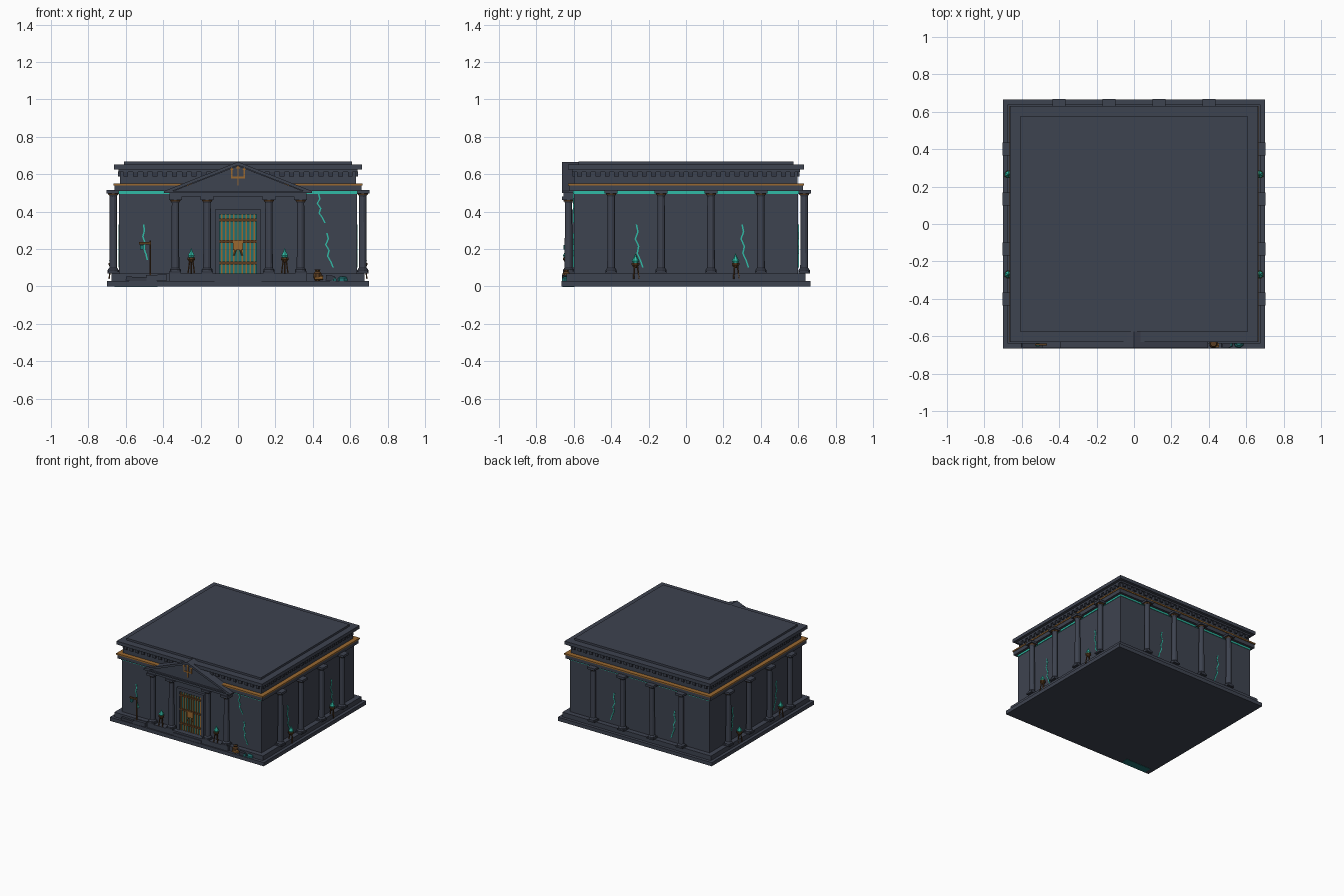
import bpy, bmesh, math
from mathutils import Vector, Matrix

cube = bpy.data.objects.get("Cube")
if cube:
    bpy.data.objects.remove(cube, do_unlink=True)


def material(name, r, g, b):
    m = bpy.data.materials.new(name)
    m.use_nodes = True
    m.diffuse_color = (r, g, b, 1)
    m.node_tree.nodes["Principled BSDF"].inputs["Base Color"].default_value = (r, g, b, 1)
    return m


STONE = material("slate stone", .048, .056, .08)
DARK = material("dark slate", .036, .042, .06)
GOLD = material("old gold", .32, .14, .03)
BROWN = material("dark bronze", .10, .045, .015)
TEAL = material("glowing teal", .03, .50, .38)
DEEP = material("deep teal", .015, .16, .16)


def finish(name, bm, mat):
    bmesh.ops.recalc_face_normals(bm, faces=bm.faces)
    mesh = bpy.data.meshes.new(name)
    bm.to_mesh(mesh)
    bm.free()
    mesh.materials.append(mat)
    ob = bpy.data.objects.new(name, mesh)
    bpy.context.collection.objects.link(ob)
    return ob


def box(name, mat, x0, x1, y0, y1, z0, z1, turn=0):
    bm = bmesh.new()
    mid = Vector((x0 + x1, y0 + y1, z0 + z1)) / 2
    mtx = (Matrix.Translation(mid) @ Matrix.Rotation(turn, 4, 'Y')
           @ Matrix.Diagonal((x1 - x0, y1 - y0, z1 - z0, 1)))
    bmesh.ops.create_cube(bm, size=1, matrix=mtx)
    return finish(name, bm, mat)


def slab(name, mat, hx, hy, z0, z1):
    return box(name, mat, -hx, hx, -hy, hy, z0, z1)


def lathe(name, mat, x, y, profile, sides=8):
    # stacked rings of (radius, height)
    bm = bmesh.new()
    rings = [[bm.verts.new((x + r * math.cos(math.tau * (i + .5) / sides),
                            y + r * math.sin(math.tau * (i + .5) / sides), z))
              for i in range(sides)] for r, z in profile]
    for a, b in zip(rings, rings[1:]):
        for i in range(sides):
            j = (i + 1) % sides
            bm.faces.new((a[i], a[j], b[j], b[i]))
    bm.faces.new(rings[0])
    bm.faces.new(rings[-1])
    return finish(name, bm, mat)


def rod(name, mat, a, b, r):
    a, b = Vector(a), Vector(b)
    bm = bmesh.new()
    mtx = Matrix.Translation((a + b) / 2) @ (b - a).to_track_quat('Z', 'Y').to_matrix().to_4x4()
    bmesh.ops.create_cone(bm, cap_ends=True, segments=6, radius1=r, radius2=r,
                          depth=(b - a).length, matrix=mtx)
    return finish(name, bm, mat)


def on_side(side, u, d, z):
    return {"front": (u, -d, z), "back": (u, d, z),
            "left": (d, u, z), "right": (-d, u, z)}[side]


def prism(name, mat, side, outline, d0, d1):
    bm = bmesh.new()
    inner, outer = [[bm.verts.new(on_side(side, u, d, z)) for u, z in outline] for d in (d0, d1)]
    bm.faces.new(inner)
    bm.faces.new(outer)
    n = len(outline)
    for i in range(n):
        j = (i + 1) % n
        bm.faces.new((inner[i], inner[j], outer[j], outer[i]))
    return finish(name, bm, mat)


def column(name, x, y, z0, z1, r=.022):
    lathe(name + "_shaft", STONE, x, y, [(r * 1.4, z0 + .012), (r * 1.4, z0 + .02), (r, z0 + .03),
                                         (r * .9, z1 - .035), (r * 1.25, z1 - .018)], 12)
    box(name + "_base", DARK, x - .03, x + .03, y - .03, y + .03, z0, z0 + .012)
    lathe(name + "_collar", BROWN, x, y, [(r * 1.2, z1 - .026), (r * 1.35, z1 - .018)], 12)
    box(name + "_capital", STONE, x - .035, x + .035, y - .035, y + .035, z1 - .018, z1)


def brazier(name, x, y, z):
    for i in range(3):
        a = math.tau * i / 3 + math.pi / 2
        c, s = math.cos(a), math.sin(a)
        rod(name + "_leg", BROWN, (x + c * .02, y + s * .02, z),
            (x + c * .009, y + s * .009, z + .075), .004)
    lathe(name + "_bowl", BROWN, x, y, [(.009, z + .058), (.022, z + .075), (.022, z + .085)])
    lathe(name + "_flame", TEAL, x, y, [(.013, z + .083), (.02, z + .097), (.008, z + .118), (.001, z + .135)], 6)


def crack(side, d, u, top, bottom):
    steps = (0, .008, -.006, .012, .004, .022, .034)
    lean = 1 if u > -.4 else .6
    path = [(u + s * lean, top + (bottom - top) * i / 6) for i, s in enumerate(steps)]
    left = [(a - .004, z) for a, z in path]
    right = [(a + .004, z) for a, z in reversed(path)]
    prism(side + "_wall_crack", TEAL, side, left + right, d - .001, d + .003)


# Stepped base and main hall
slab("lower_step", STONE, .70, .665, 0, .03)
slab("upper_step", STONE, .675, .64, .03, .068)
slab("hall_walls", STONE, .635, .60, .068, .52)
slab("glow_band", TEAL, .639, .604, .494, .509)

# Entablature, cornice and roof
slab("architrave", STONE, .66, .625, .509, .54)
slab("gold_band", GOLD, .665, .632, .54, .551)
slab("frieze", STONE, .63, .595, .551, .62)
slab("cornice_bed", STONE, .64, .61, .612, .625)
slab("cornice", STONE, .662, .632, .625, .652)
slab("roof_plate", STONE, .61, .575, .652, .668)
for side, wall, span in (("front", .595, .60), ("back", .595, .60), ("left", .63, .57), ("right", .63, .57)):
    for i in range(24):
        u = -span + span * 2 * i / 23
        prism(side + "_dentil", DARK, side,
              [(u - .013, .588), (u + .013, .588), (u + .013, .613), (u - .013, .613)], wall - .002, wall + .012)

# Colonnades on the sides and back
for side, d in (("left", .667), ("right", .667), ("back", .632)):
    for u in (-.40, -.133, .133, .40):
        x, y, _ = on_side(side, u, d, 0)
        column(side + "_column", x, y, .068, .515)

# Portico with pediment
box("portico_floor", STONE, -.37, .37, -.655, -.6, .03, .069)
box("entry_step", STONE, -.125, .125, -.662, -.65, .03, .055)
for x in (-.335, -.165, .165, .335):
    column("portico_column", x, -.628, .069, .48)
box("portico_beam", STONE, -.365, .365, -.655, -.59, .48, .505)
prism("pediment_face", STONE, "front", [(-.36, .505), (.36, .505), (0, .645)], .56, .65)
prism("pediment_cornice", STONE, "front", [(-.395, .5), (.395, .5), (.395, .51), (-.395, .51)], .59, .664)
for s in (-1, 1):
    prism("pediment_rake", STONE, "front",
          [(s * .395, .51), (s * .35, .51), (0, .648), (0, .666)], .56, .664)

# Trident emblem
box("trident_shaft", GOLD, -.004, .004, -.656, -.648, .54, .63)
box("trident_crossbar", GOLD, -.036, .036, -.656, -.648, .578, .587)
for x, top in ((-.033, .625), (0, .635), (.033, .625)):
    box("trident_prong", GOLD, x - .004, x + .004, -.656, -.648, .578, top)
    prism("trident_tip", GOLD, "front", [(x - .01, top - .004), (x + .01, top - .004), (x, top + .014)], .648, .656)

# Barred door
box("door_glow", DEEP, -.10, .10, -.606, -.59, .069, .385)
for s in (-1, 1):
    box("door_jamb", STONE, s * .11 - .012, s * .11 + .012, -.622, -.59, .069, .41)
box("door_lintel", STONE, -.122, .122, -.622, -.59, .385, .412)
for i in range(9):
    x = -.088 + i * .022
    box("door_bar", GOLD, x - .004, x + .004, -.614, -.606, .069, .383)
for z in (.125, .24, .355):
    box("door_crossbar", BROWN, -.10, .10, -.618, -.606, z - .007, z + .007)
box("lock_plate", GOLD, -.027, .027, -.626, -.61, .195, .245)
for s in (-1, 1):
    rod("lock_shackle", GOLD, (s * .012, -.622, .197), (s * .022, -.622, .165), .004)

# Braziers
for s in (-1, 1):
    brazier("portico_brazier", s * .25, -.638, .069)
    for y in (-.27, .265):
        brazier("side_brazier", s * .672, y, .04)

# Glowing wall cracks
for side, d, u, top, bottom in (
        ("front", .60, -.505, .33, .14), ("front", .60, .43, .495, .34), ("front", .60, .475, .285, .10),
        ("left", .635, -.265, .33, .10), ("left", .635, .30, .33, .10),
        ("right", .635, -.265, .33, .10), ("right", .635, .30, .33, .10),
        ("back", .60, .23, .33, .10), ("back", .60, -.32, .33, .10)):
    crack(side, d, u, top, bottom)

# Fallen slabs and signpost beside the steps
box("fallen_slab", DARK, -.60, -.46, -.66, -.63, .028, .05, .04)
box("fallen_block", STONE, -.49, -.38, -.662, -.632, .03, .062, -.04)
rod("sign_post", BROWN, (-.47, -.645, .04), (-.47, -.645, .245), .005)
box("sign_arm", BROWN, -.53, -.465, -.65, -.64, .225, .238)
box("sign_lantern", DEEP, -.525, -.505, -.655, -.635, .198, .222)

# Pot, rubble and pool
lathe("broken_pot", BROWN, .425, -.64, [(.014, .03), (.024, .05), (.022, .07), (.012, .08), (.017, .09)])
rod("fallen_urn", GOLD, (.41, -.65, .046), (.455, -.65, .046), .013)
box("rubble_block", DARK, .47, .515, -.66, -.63, .03, .058, .1)
lathe("pool_stone", DEEP, .56, -.636, [(.028, .03), (.026, .045), (.014, .054)], 7)
lathe("pool_pebble", DEEP, .51, -.643, [(.02, .03), (.016, .048)], 6)
box("underside_glow", DEEP, -.66, -.43, -.66, -.595, -.002, .004)
